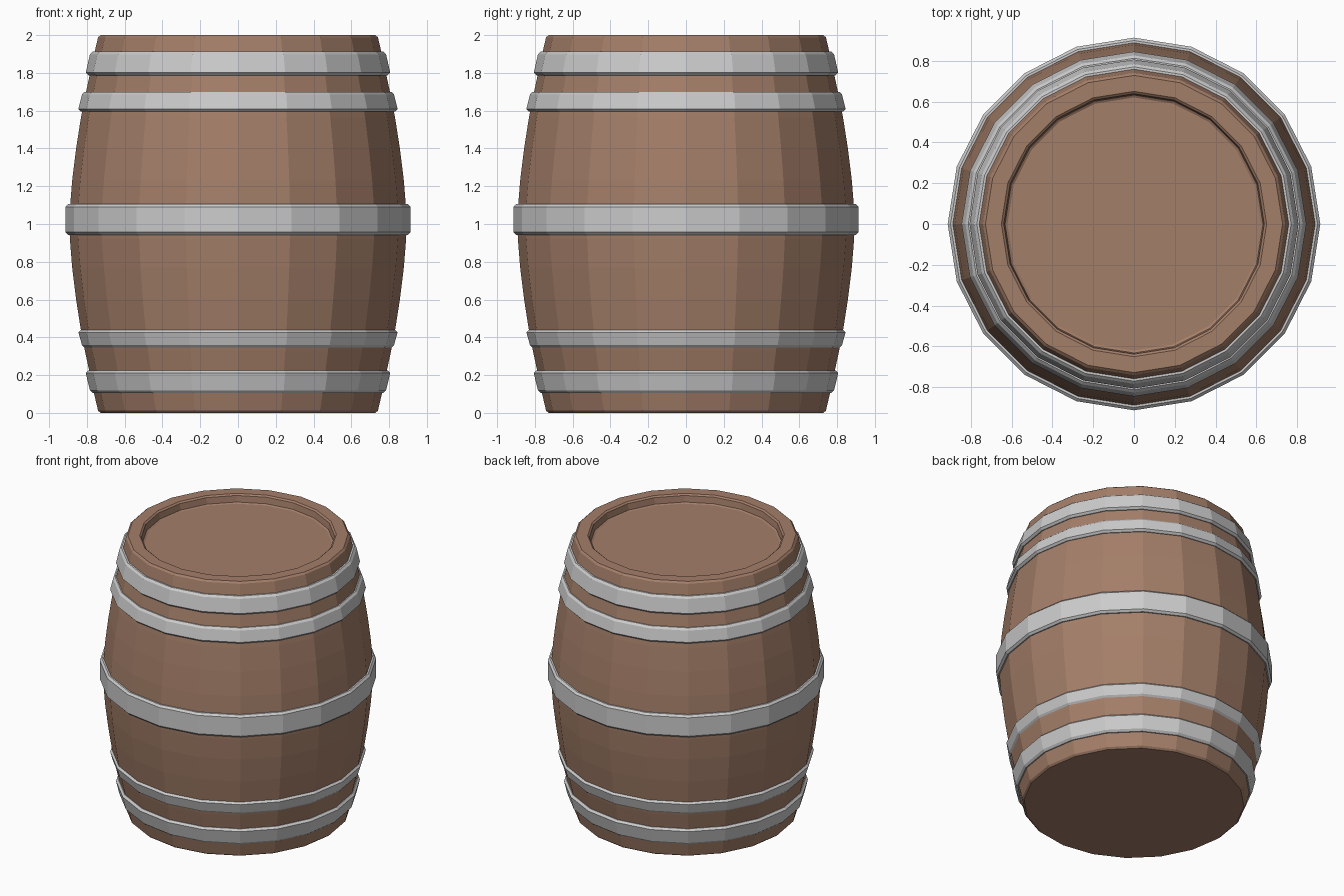
import bpy, bmesh
from math import cos, sin, pi

if "Cube" in bpy.data.objects:
    bpy.data.objects.remove(bpy.data.objects["Cube"])

SIDES = 20


def material(name, color):
    m = bpy.data.materials.new(name)
    m.diffuse_color = color
    m.use_nodes = True
    m.node_tree.nodes["Principled BSDF"].inputs["Base Color"].default_value = m.diffuse_color
    return m


def lathe(name, profile, mat=None, closed=False):
    """Spin (radius, z) points round z; open profiles get end caps."""
    bm = bmesh.new()
    rings = [[bm.verts.new((r * cos(2 * pi * i / SIDES), r * sin(2 * pi * i / SIDES), z))
              for i in range(SIDES)] for r, z in profile]
    pairs = list(zip(rings, rings[1:]))
    if closed:
        pairs.append((rings[-1], rings[0]))
    for a, b in pairs:
        for i in range(SIDES):
            j = (i + 1) % SIDES
            bm.faces.new((a[i], a[j], b[j], b[i]))
    if not closed:
        bm.faces.new(rings[0][::-1])
        bm.faces.new(rings[-1])
    bmesh.ops.recalc_face_normals(bm, faces=bm.faces)
    mesh = bpy.data.meshes.new(name)
    bm.to_mesh(mesh)
    bm.free()
    ob = bpy.data.objects.new(name, mesh)
    bpy.context.collection.objects.link(ob)
    if mat:
        mesh.materials.append(mat)
    return ob


wood = material("wood", (0.37, 0.21, 0.14, 1))

# Barrel body: bulging staves, bevelled rims, recessed lid
half = [(0.728, 0.0), (0.741, 0.012), (0.766, 0.12), (0.787, 0.22), (0.811, 0.33),
        (0.832, 0.44), (0.857, 0.6), (0.878, 0.77), (0.89, 0.92)]
upper = [(r, 2 - z) for r, z in reversed(half)]
lid = [(0.65, 2.0), (0.638, 1.99), (0.632, 1.945), (0.62, 1.938)]
lathe("barrel_body", half + [(0.893, 1.0)] + upper + lid, wood)


def hoop(name, z0, z1, r0, r1):
    """Metal band with chamfered edges, r0 at the bottom and r1 at the top."""
    c = 0.014
    lathe(name, [(r0 - 0.06, z0), (r0 - c, z0), (r0, z0 + c),
                 (r1, z1 - c), (r1 - c, z1), (r1 - 0.06, z1)], closed=True)


# Metal hoops
hoop("hoop_bottom", 0.105, 0.225, 0.784, 0.806)
hoop("hoop_lower", 0.345, 0.44, 0.826, 0.845)
hoop("hoop_middle", 0.943, 1.105, 0.913, 0.913)
hoop("hoop_upper", 1.595, 1.70, 0.845, 0.826)
hoop("hoop_top", 1.787, 1.912, 0.806, 0.784)
